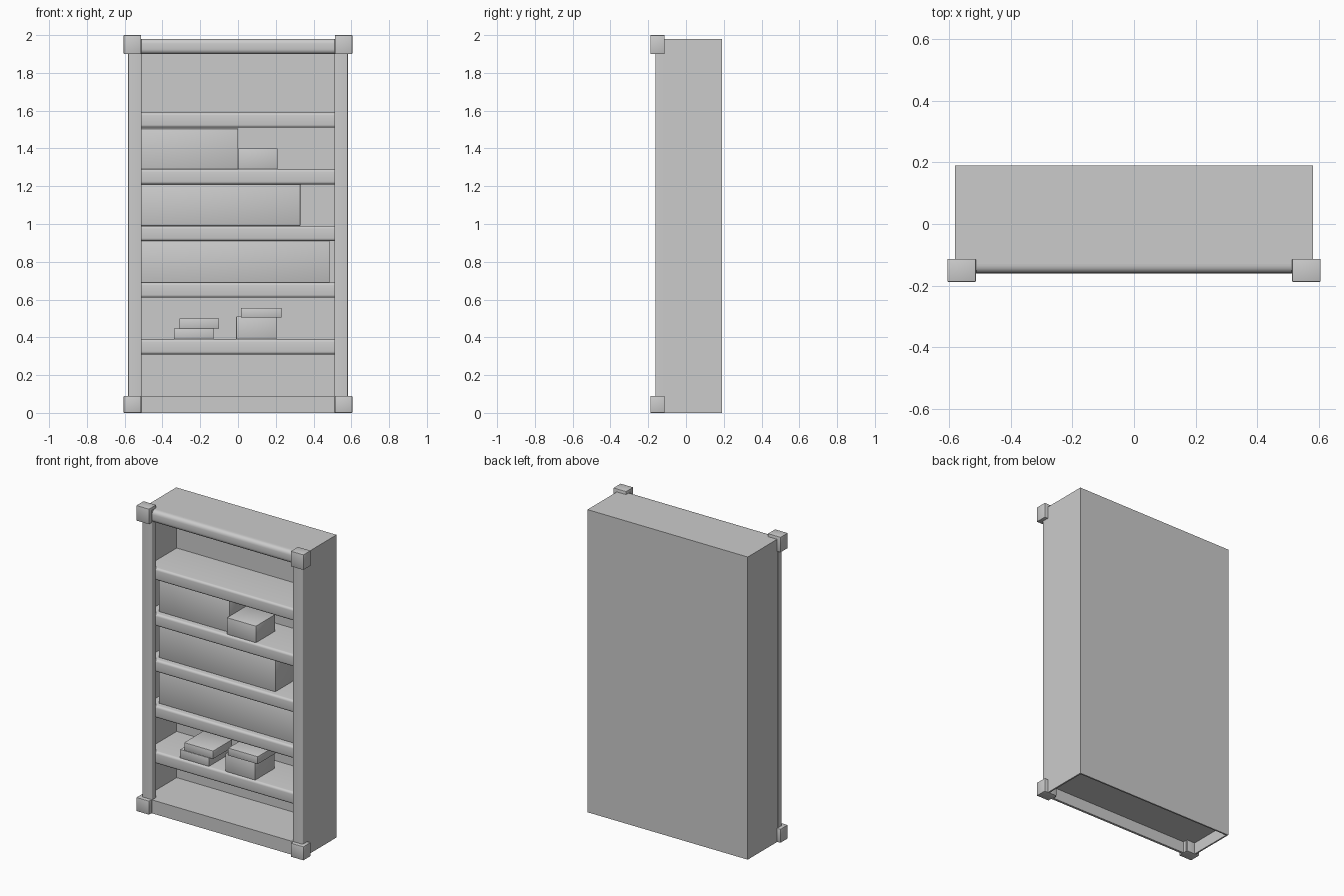
import bpy, bmesh, math

if "Cube" in bpy.data.objects:
    bpy.data.objects.remove(bpy.data.objects["Cube"])


def box(name, x, y, z, bevel=0.0, picks=None):
    """Box from ranges; bevel all edges, or only those accepted by picks."""
    bm = bmesh.new()
    bmesh.ops.create_cube(bm, size=1)
    for v in bm.verts:
        for i, (a, b) in enumerate((x, y, z)):
            v.co[i] = a if v.co[i] < 0 else b
    if bevel:
        edges = [e for e in bm.edges if picks is None or picks(e)]
        bmesh.ops.bevel(bm, geom=edges, offset=bevel, segments=4 if picks else 2,
                        profile=0.5, affect='EDGES')
    mesh = bpy.data.meshes.new(name)
    bm.to_mesh(mesh)
    bm.free()
    ob = bpy.data.objects.new(name, mesh)
    bpy.context.collection.objects.link(ob)
    bpy.ops.object.select_all(action='DESELECT')
    ob.select_set(True)
    bpy.context.view_layer.objects.active = ob
    bpy.ops.object.shade_smooth_by_angle(angle=math.radians(40))
    return ob


def front_edges_along(axis, front):
    """Accept edges on the front plane that run along an axis."""
    def test(e):
        a, b = (v.co for v in e.verts)
        return (abs(a.y - front) < 1e-4 and abs(b.y - front) < 1e-4
                and abs(a[axis] - b[axis]) > 0.1)
    return test


# thin outer case
box("back_panel", (-0.58, 0.58), (0.18, 0.19), (0, 1.98))
for side, s in (("left", -1), ("right", 1)):
    box(side + "_side_panel", sorted((s * 0.57, s * 0.58)), (-0.13, 0.19), (0, 1.98))
    # front post with softened edges
    box(side + "_front_post", sorted((s * 0.51, s * 0.582)), (-0.162, -0.12), (0, 1.98),
        0.006, front_edges_along(2, -0.162))
    # corner blocks
    for level, z in (("lower", (0, 0.09)), ("upper", (1.9, 2.0))):
        box(f"{side}_{level}_block", sorted((s * 0.513, s * 0.605)), (-0.188, -0.113), z, 0.003)

# top board and rounded top rail
box("top_board", (-0.575, 0.575), (-0.13, 0.185), (1.9, 1.98))
box("top_rail", (-0.513, 0.513), (-0.16, -0.12), (1.9, 1.98),
    0.025, front_edges_along(0, -0.16))

# shelves, set back behind the posts
for i, z in enumerate((0.31, 0.61, 0.91, 1.21, 1.51)):
    box(f"shelf_{i + 1}", (-0.575, 0.575), (-0.125, 0.185), (z, z + 0.08),
        0.015, front_edges_along(0, -0.125))

# plinth: front rail and raised floor, hollow beneath
box("plinth_rail", (-0.575, 0.575), (-0.16, -0.145), (0, 0.088))
box("floor_board", (-0.575, 0.575), (-0.15, 0.185), (0.075, 0.088))

# books: long rows and small stacks
row_y, stack_y = (-0.085, 0.11), (-0.115, 0.085)
books = [
    ("book_row_low", (-0.515, 0.485), row_y, (0.69, 0.91)),
    ("book_row_middle", (-0.515, 0.33), row_y, (0.99, 1.21)),
    ("book_row_high", (-0.515, 0.0), row_y, (1.29, 1.505)),
    ("flat_book_high", (0.0, 0.21), stack_y, (1.29, 1.40)),
    ("stack_left_bottom", (-0.34, -0.13), stack_y, (0.39, 0.447)),
    ("stack_left_top", (-0.31, -0.10), stack_y, (0.447, 0.50)),
    ("stack_right_bottom", (-0.01, 0.205), stack_y, (0.39, 0.51)),
    ("stack_right_top", (0.015, 0.23), (-0.125, 0.06), (0.505, 0.555)),
]
for name, x, y, z in books:
    box(name, x, y, z, 0.003)
